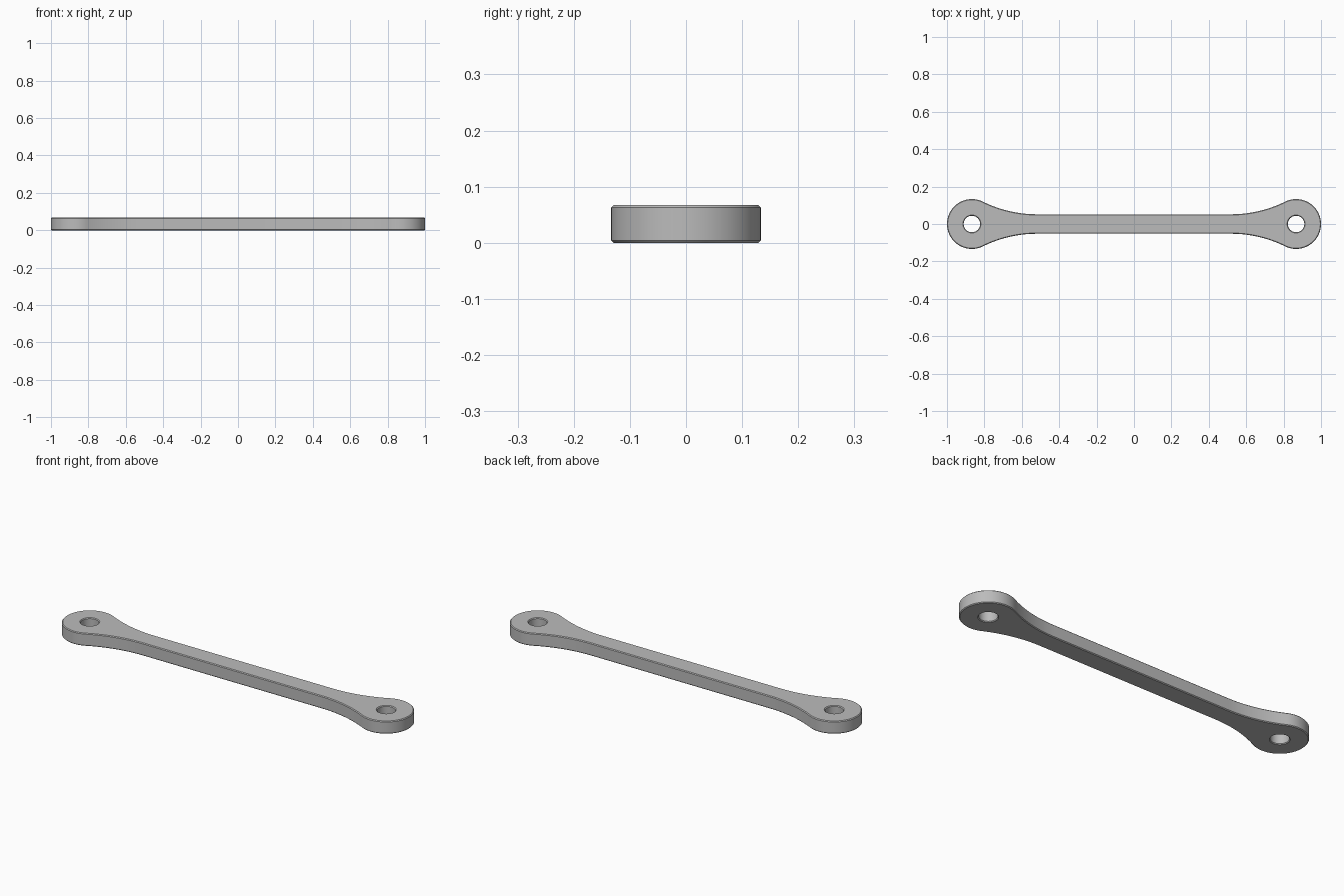
import bpy, bmesh
from math import sin, cos, pi, sqrt, asin, radians

cube = bpy.data.objects.get("Cube")
if cube:
    bpy.data.objects.remove(cube, do_unlink=True)

END_R = 0.1333        # radius of the rounded ends
END_X = 1 - END_R     # centre of the rounded ends
HOLE_R = 0.044
HALF_BAR = 0.052      # half width of the bar
FILLET_R = 0.65       # blend between bar and end
THICK = 0.067
CHAMFER = 0.004


def arc(cx, cy, r, start, end, steps):
    """Points along an arc, both ends included."""
    angles = [start + (end - start) * i / steps for i in range(steps + 1)]
    return [(cx + r * cos(a), cy + r * sin(a)) for a in angles]


# The fillet touches the bar edge and the end circle tangentially
reach = sqrt((FILLET_R + END_R) ** 2 - (FILLET_R + HALF_BAR) ** 2)
turn = asin(reach / (FILLET_R + END_R))

# Quarter outline: around the hole, around the end, back along the fillet
outline = [(0, 0)]
outline += arc(END_X, 0, HOLE_R, pi, 0, 24)
outline += arc(END_X, 0, END_R, 0, pi / 2 + turn, 36)
outline += arc(END_X - reach, HALF_BAR + FILLET_R, FILLET_R,
               turn - pi / 2, -pi / 2, 16)[1:]
outline.append((0, HALF_BAR))

bm = bmesh.new()
bm.faces.new([bm.verts.new((x, y, 0)) for x, y in outline])
bm.normal_update()
if bm.faces[:][0].normal.z < 0:
    bmesh.ops.reverse_faces(bm, faces=bm.faces[:])
mesh = bpy.data.meshes.new("link_bar")
bm.to_mesh(mesh)
bm.free()

link = bpy.data.objects.new("link_bar", mesh)
bpy.context.collection.objects.link(link)

# Mirror to the full plate, thicken upwards, chamfer the rims
mirror = link.modifiers.new("Mirror", 'MIRROR')
mirror.use_axis = (True, True, False)
solid = link.modifiers.new("Thickness", 'SOLIDIFY')
solid.thickness = THICK
solid.offset = 1
bevel = link.modifiers.new("Chamfer", 'BEVEL')
bevel.width = CHAMFER
bevel.segments = 1
bevel.limit_method = 'ANGLE'
bevel.angle_limit = radians(60)

# Plain grey metal
grey = bpy.data.materials.new("grey_metal")
grey.use_nodes = True
colour = (0.5, 0.5, 0.5, 1)
grey.diffuse_color = colour
grey.node_tree.nodes["Principled BSDF"].inputs["Base Color"].default_value = colour
mesh.materials.append(grey)

bpy.ops.object.select_all(action='DESELECT')
link.select_set(True)
bpy.context.view_layer.objects.active = link
bpy.ops.object.convert(target='MESH')
bpy.ops.object.shade_smooth_by_angle(angle=radians(30))
